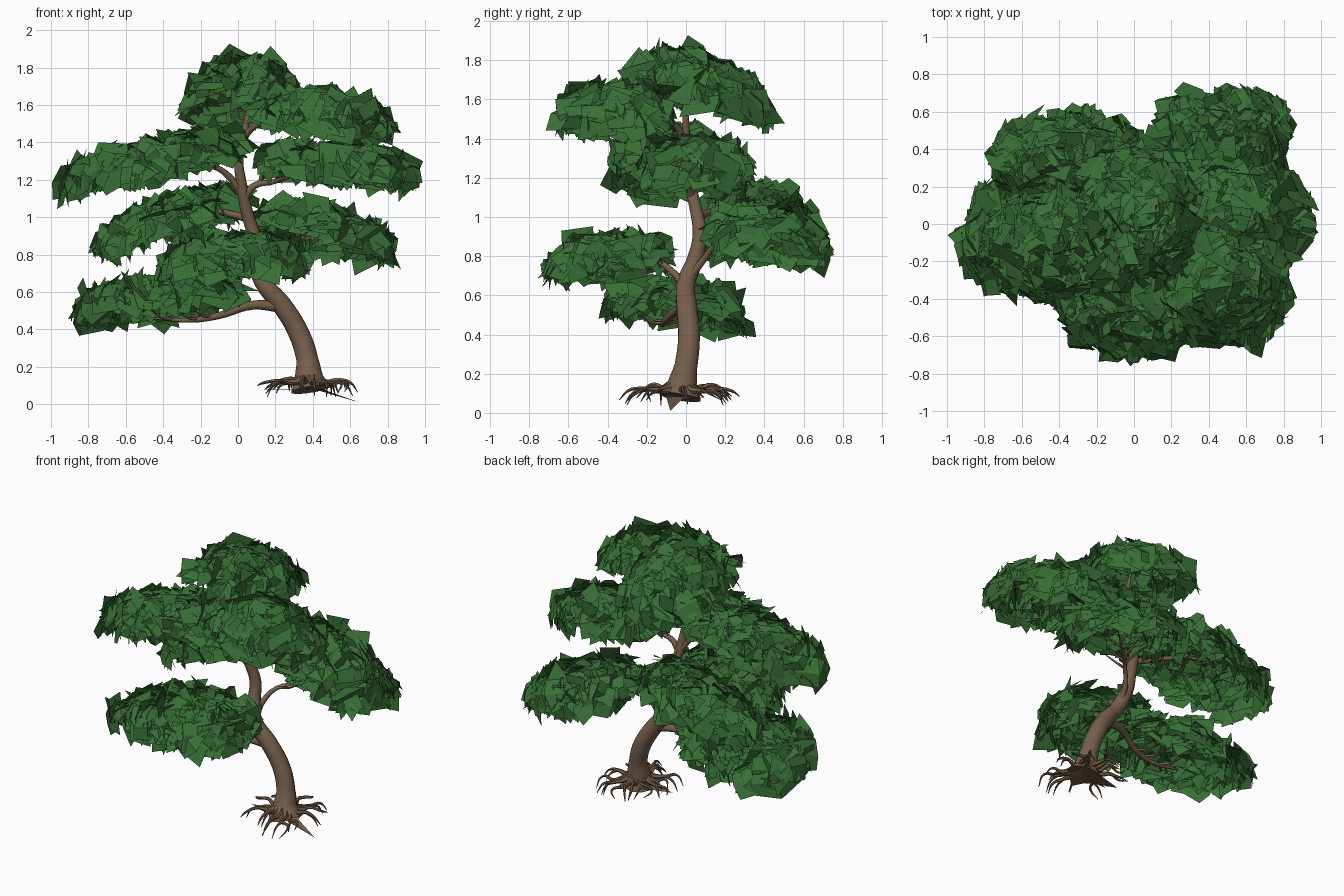
import bpy, bmesh, math, random
from mathutils import Vector

if "Cube" in bpy.data.objects:
    bpy.data.objects.remove(bpy.data.objects["Cube"])

random.seed(7)


def material(name, color):
    m = bpy.data.materials.new(name)
    m.diffuse_color = (*color, 1)
    m.use_nodes = True
    m.node_tree.nodes["Principled BSDF"].inputs["Base Color"].default_value = m.diffuse_color
    return m


BARK = material("bark", (0.18, 0.115, 0.07))
LEAF = material("leaf", (0.04, 0.16, 0.036))


def tubes(name, paths, sides=2):
    """One mesh of tapered tubes; each path is a list of (x, y, z, radius)."""
    cu = bpy.data.curves.new(name, 'CURVE')
    cu.dimensions = '3D'
    cu.bevel_depth = 1
    cu.bevel_resolution = sides
    cu.resolution_u = 5
    cu.use_fill_caps = True
    for path in paths:
        sp = cu.splines.new('BEZIER')
        sp.bezier_points.add(len(path) - 1)
        for p, (x, y, z, r) in zip(sp.bezier_points, path):
            p.co = (x, y, z)
            p.radius = r
            p.handle_left_type = p.handle_right_type = 'AUTO'
    ob = bpy.data.objects.new(name, cu)
    bpy.context.collection.objects.link(ob)
    cu.materials.append(BARK)
    bpy.ops.object.select_all(action='DESELECT')
    ob.select_set(True)
    bpy.context.view_layer.objects.active = ob
    bpy.ops.object.convert(target='MESH')
    bpy.ops.object.shade_smooth_by_angle(angle=math.radians(50))
    return ob


def mesh_object(name, bm, mat):
    me = bpy.data.meshes.new(name)
    bm.to_mesh(me)
    bm.free()
    me.materials.append(mat)
    ob = bpy.data.objects.new(name, me)
    bpy.context.collection.objects.link(ob)
    return ob


# Trunk: S-curve with a flared foot
tubes("trunk", [[
    (0.39, -0.03, 0.08, 0.11), (0.38, -0.02, 0.14, 0.078), (0.37, 0.0, 0.24, 0.06),
    (0.325, 0.015, 0.38, 0.057), (0.235, 0.005, 0.53, 0.054), (0.13, 0.0, 0.66, 0.048),
    (0.095, 0.045, 0.78, 0.042), (0.085, 0.07, 0.90, 0.037), (0.05, 0.055, 1.02, 0.033),
    (0.02, 0.02, 1.17, 0.029), (0.005, 0.0, 1.32, 0.024), (0.03, 0.0, 1.43, 0.02),
    (0.05, 0.0, 1.55, 0.014), (0.04, 0.02, 1.68, 0.006)]], 4)

# Branches: name -> centreline points, tapering outwards
branches = {
    "lower_left": [(0.23, 0.0, 0.52), (0.08, -0.03, 0.53), (-0.1, -0.1, 0.475), (-0.25, -0.12, 0.45), (-0.45, -0.1, 0.46)],
    "front": [(0.14, 0.0, 0.64), (0.12, -0.07, 0.72), (0.07, -0.17, 0.79), (0.0, -0.28, 0.80), (-0.05, -0.42, 0.80)],
    "back_right": [(0.13, 0.0, 0.67), (0.14, 0.08, 0.77), (0.2, 0.15, 0.85), (0.32, 0.27, 0.87), (0.47, 0.4, 0.92)],
    "back_left": [(0.06, 0.06, 0.99), (-0.05, 0.11, 1.02), (-0.15, 0.2, 1.035), (-0.28, 0.3, 1.03), (-0.4, 0.36, 1.0)],
    "upper_left": [(0.02, 0.03, 1.13), (-0.05, 0.0, 1.22), (-0.13, -0.04, 1.27), (-0.26, -0.08, 1.275), (-0.42, -0.1, 1.3)],
    "mid_right": [(0.03, 0.03, 1.10), (0.09, 0.02, 1.17), (0.19, 0.01, 1.19), (0.34, 0.02, 1.24), (0.52, 0.02, 1.27)],
    "upper_right": [(0.01, 0.0, 1.36), (0.05, -0.04, 1.45), (0.14, -0.12, 1.51), (0.28, -0.25, 1.53), (0.46, -0.36, 1.55)],
}
for name, pts in branches.items():
    radii = (0.03, 0.024, 0.019, 0.014, 0.006) if "lower" in name else (0.022, 0.018, 0.014, 0.009, 0.004)
    paths = [[(*p, r) for p, r in zip(pts, radii)]]
    # twigs fanning out from the outer half
    a, b, c = (Vector(p) for p in pts[2:])
    out = (c - a).normalized()
    side = Vector((-out.y, out.x, 0))
    for k in range(6):
        s = 1 if k % 2 else -1
        start = a.lerp(b, k / 4) if k < 4 else b.lerp(c, k / 4 - 0.75)
        mid = start + out * 0.06 + side * s * 0.06 + Vector((0, 0, 0.01))
        end = mid + out * 0.05 + side * s * random.uniform(0.05, 0.12) + Vector((0, 0, 0.04))
        paths.append([(*start, 0.009), (*mid, 0.006), (*end, 0.002)])
    tubes("branch_" + name, paths)

# Roots: wiggly, forked, radiating from the foot
paths = []
for k in range(13):
    a = math.tau * k / 13 + random.uniform(-0.12, 0.12)
    length = random.uniform(0.22, 0.33)
    end_z = random.uniform(0.05, 0.11)

    def root_point(t, turn, z, r):
        return (0.38 + math.cos(a + turn) * length * t * 0.88, -0.03 + math.sin(a + turn) * length * t, z, r)
    w = random.uniform(-0.2, 0.2)
    knee = root_point(0.6, w, 0.13 + random.uniform(-0.02, 0.02), 0.011)
    paths.append([root_point(0.1, 0, 0.15, 0.03), root_point(0.34, 0, 0.118, 0.018), knee,
                  root_point(0.85, -w * 0.5, 0.115, 0.008), root_point(1, w, end_z, 0.002)])
    paths.append([knee, root_point(0.78, w * 2, 0.10, 0.007), root_point(0.9, w * 2.5, end_z - 0.02, 0.002)])
tubes("roots", paths, 1)

# Ragged flat underside of the root ball: star of thin wedges
bm = bmesh.new()
rim = [(0.12, -0.02, 0.08), (0.31, -0.09, 0.08), (0.36, -0.19, 0.08), (0.45, -0.1, 0.08),
       (0.65, -0.08, 0.01), (0.48, -0.02, 0.07), (0.46, 0.09, 0.08), (0.33, 0.04, 0.08)]
centre = bm.verts.new((0.39, -0.03, 0.085))
ring = [bm.verts.new(p) for p in rim]
for i in range(len(ring)):
    bm.faces.new((centre, ring[i], ring[(i + 1) % len(ring)]))
mesh_object("root_plate", bm, BARK)


def leaf_pad(name, cx, cy, cz, rx, ry, sx, sy, drop, count):
    """Tilted pad of bent leaf cards, drooping at the rim that faces away from the trunk."""
    bm = bmesh.new()
    away = Vector((cx - 0.05, cy))
    away = away.normalized() if away.length > 0.15 else Vector((0, 0))
    for _ in range(count):
        a = random.uniform(0, math.tau)
        r = random.random() ** 0.47
        u, v = math.cos(a) * r, math.sin(a) * r
        # push the outline towards a rounded rectangle
        sq = (abs(math.cos(a)) ** 3.5 + abs(math.sin(a)) ** 3.5) ** (-1 / 3.5)
        x, y = u * sq * rx, v * sq * ry
        droop = 1 + 0.45 * min(0, away.dot((u, v))) / max(r, 0.01)
        pos = Vector((cx + x, cy + y,
                      cz + x * sx + y * sy - drop * droop * r * r + random.uniform(-0.045, 0.02)))
        jitter = Vector([random.gauss(0, 0.42) for _ in range(3)])
        n = (Vector((u * 1.2 * droop - sx, v * 1.2 * droop - sy, 1.15 - 0.7 * r * droop)) + jitter).normalized()
        # card axes: t across, d down the slope, twisted at random
        t = n.cross(Vector((0, 0, 1))).normalized()
        d = n.cross(t)
        q = random.gauss(0, 0.5)
        t, d = t * math.cos(q) + d * math.sin(q), d * math.cos(q) - t * math.sin(q)
        w, h = random.uniform(0.07, 0.1), random.uniform(0.07, 0.1)
        rows = [[bm.verts.new(pos + t * i * w * random.uniform(0.6, 1.2) + d * j * h * random.uniform(0.6, 1.3)
                              + n * (0.015 if j == 0 else -0.012))
                 for i in (-1, 1)] for j in (-1, 0, 1)]
        for lo, hi in zip(rows, rows[1:]):
            bm.faces.new((lo[0], lo[1], hi[1], hi[0]))
    mesh_object("foliage_" + name, bm, LEAF)


# Foliage pads: centre, radii, tilt in x and y, rim droop, cards
leaf_pad("lower_left", -0.44, -0.06, 0.62, 0.42, 0.32, 0.07, -0.14, 0.06, 290)
leaf_pad("front", -0.03, -0.41, 0.86, 0.36, 0.27, 0.0, 0.08, 0.08, 270)
leaf_pad("back_right", 0.47, 0.43, 1.00, 0.34, 0.26, -0.2, -0.08, 0.08, 280)
leaf_pad("back_left", -0.35, 0.34, 1.06, 0.38, 0.23, 0.28, 0.05, 0.08, 280)
leaf_pad("upper_left", -0.46, -0.11, 1.38, 0.46, 0.24, 0.20, 0.05, 0.10, 300)
leaf_pad("mid_right", 0.54, 0.04, 1.34, 0.38, 0.25, -0.07, 0.0, 0.07, 270)
leaf_pad("upper_right", 0.47, -0.36, 1.61, 0.33, 0.26, -0.13, 0.04, 0.07, 260)
leaf_pad("crown", 0.03, 0.07, 1.80, 0.27, 0.34, 0.0, -0.25, 0.17, 290)
